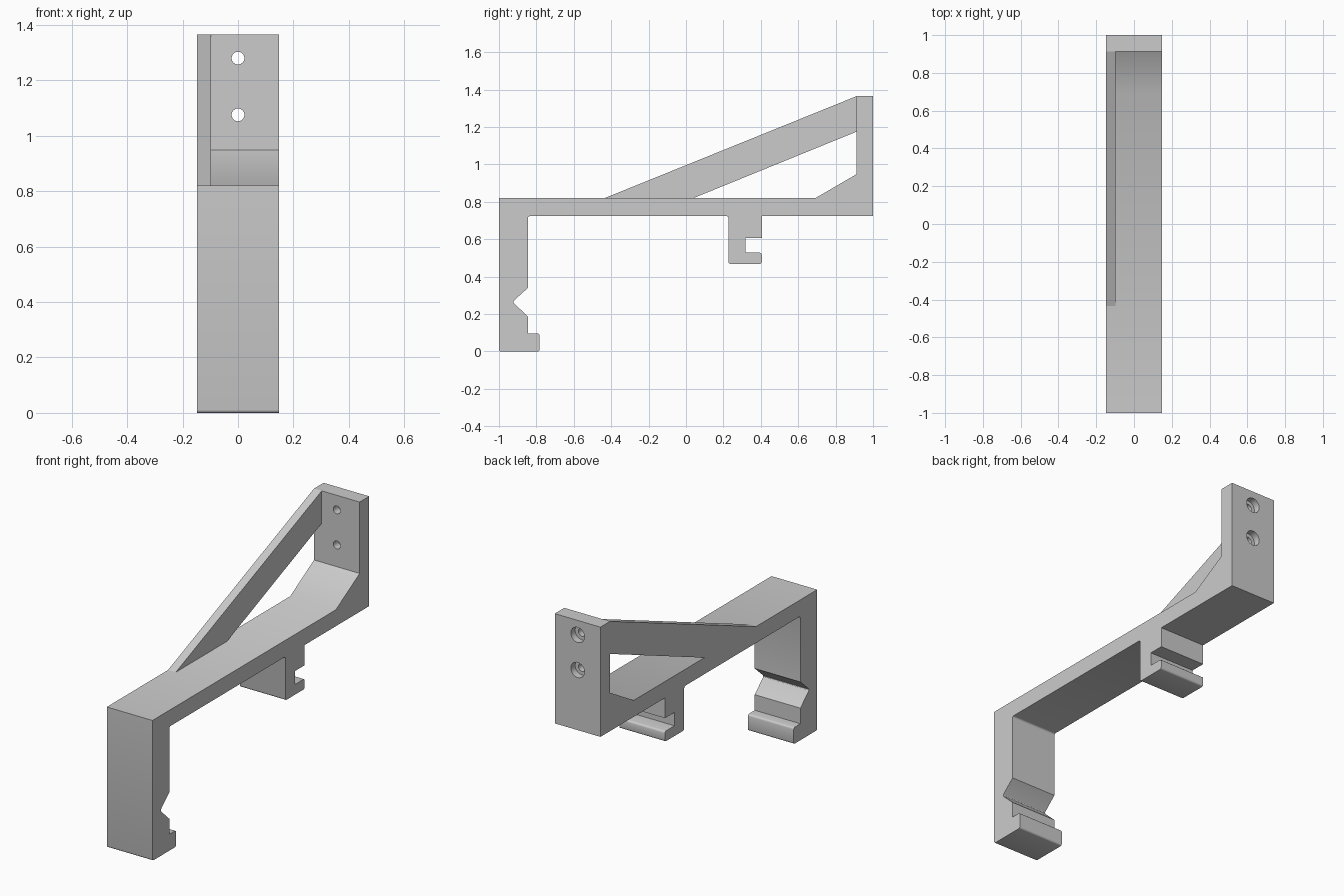
import bpy
import bmesh
import math
from mathutils import Matrix

if "Cube" in bpy.data.objects:
    bpy.data.objects.remove(bpy.data.objects["Cube"])

HALF = 0.1475      # half the bracket width
BRACE = 0.05       # thickness of the side brace

grey = bpy.data.materials.new("plain_grey")
grey.use_nodes = True
grey.diffuse_color = (0.6, 0.6, 0.6, 1)
bsdf = grey.node_tree.nodes["Principled BSDF"]
bsdf.inputs["Base Color"].default_value = grey.diffuse_color
bsdf.inputs["Roughness"].default_value = 0.6


def finish(bm, name):
    bmesh.ops.recalc_face_normals(bm, faces=bm.faces)
    mesh = bpy.data.meshes.new(name)
    bm.to_mesh(mesh)
    bm.free()
    mesh.materials.append(grey)
    obj = bpy.data.objects.new(name, mesh)
    bpy.context.collection.objects.link(obj)
    return obj


def extrude_profile(name, points, x0, x1):
    """Extrude (y, z, corner radius) points along x, rounding the corners."""
    bm = bmesh.new()
    face = bm.faces.new([bm.verts.new((x0, y, z)) for y, z, r in points])
    ext = bmesh.ops.extrude_face_region(bm, geom=[face])["geom"]
    moved = [v for v in ext if isinstance(v, bmesh.types.BMVert)]
    bmesh.ops.translate(bm, verts=moved, vec=(x1 - x0, 0, 0))
    rounded = [(y, z) for y, z, r in points if r]
    edges = []
    for e in bm.edges:
        a, b = e.verts
        if abs(a.co.x - b.co.x) > 0.01:
            if any(math.hypot(a.co.y - y, a.co.z - z) < 1e-4 for y, z in rounded):
                edges.append(e)
    if edges:
        bmesh.ops.bevel(bm, geom=edges, offset=0.011, segments=3,
                        profile=0.5, affect='EDGES')
    return finish(bm, name)


def hole_cutter(name, z, radius, y0, y1):
    bm = bmesh.new()
    place = Matrix.Translation((0, (y0 + y1) / 2, z)) @ Matrix.Rotation(math.pi / 2, 4, 'X')
    bmesh.ops.create_cone(bm, cap_ends=True, segments=32, radius1=radius,
                          radius2=radius, depth=y1 - y0, matrix=place)
    obj = finish(bm, name)
    obj.hide_render = True
    return obj


# Main bracket: front leg with notch and lip, beam, hook, gusset, back plate
bracket = extrude_profile("bracket_body", [
    (-1, 0, 1), (-0.783, 0, 1), (-0.783, 0.096, 1), (-0.845, 0.096, 0),
    (-0.845, 0.187, 0), (-0.928, 0.265, 1), (-0.845, 0.34, 0),
    (-0.845, 0.724, 1), (0.227, 0.724, 1), (0.227, 0.468, 1),
    (0.405, 0.468, 1), (0.405, 0.528, 1), (0.317, 0.528, 0),
    (0.317, 0.606, 0), (0.405, 0.606, 0), (0.405, 0.724, 0),
    (1, 0.724, 0), (1, 1.365, 0), (0.912, 1.365, 0),
    (0.912, 0.948, 0), (0.692, 0.82, 0), (-1, 0.82, 0),
], -HALF, HALF)

# Slanted brace along one side
brace = extrude_profile("side_brace", [
    (-0.435, 0.82, 0), (0.04, 0.82, 0), (0.912, 1.175, 0), (0.912, 1.365, 0),
], -HALF, -HALF + BRACE)

# Counterbored screw holes in the back plate
for z in (1.28, 1.075):
    for label, radius, y0, y1 in (("bore", 0.023, 0.8, 1.1),
                                  ("counterbore", 0.044, 0.96, 1.1)):
        cutter = hole_cutter("screw_" + label, z, radius, y0, y1)
        mod = bracket.modifiers.new("hole", 'BOOLEAN')
        mod.operation = 'DIFFERENCE'
        mod.solver = 'EXACT'
        mod.object = cutter
        bpy.context.view_layer.objects.active = bracket
        bpy.ops.object.modifier_apply(modifier=mod.name)
        bpy.data.objects.remove(cutter)

# Smooth only the rounded corners and hole walls
bpy.ops.object.select_all(action='DESELECT')
bracket.select_set(True)
bpy.context.view_layer.objects.active = bracket
bpy.ops.object.shade_smooth_by_angle(angle=math.radians(32))
